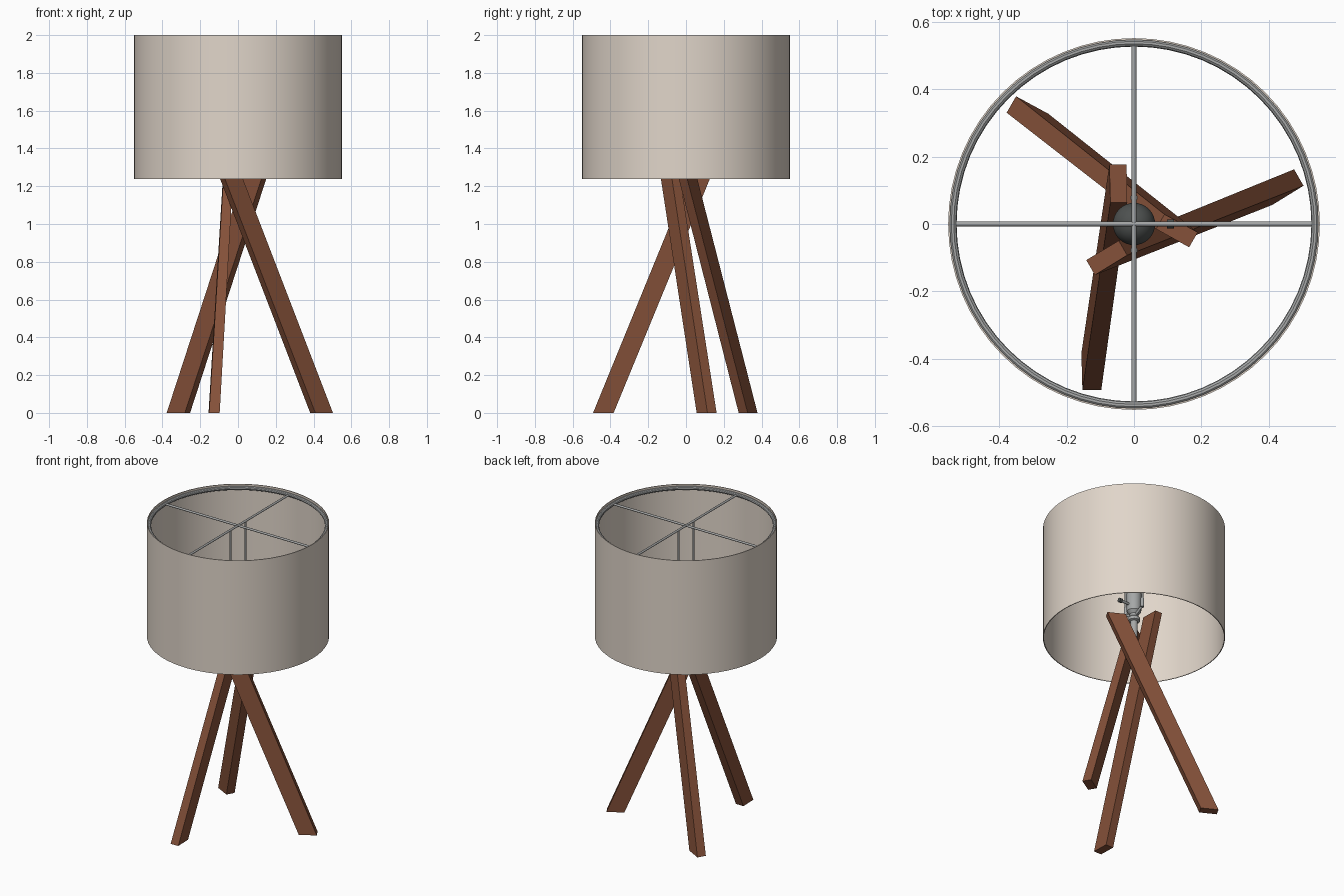
import bpy, bmesh, math
from mathutils import Vector, Matrix

if "Cube" in bpy.data.objects:
    bpy.data.objects.remove(bpy.data.objects["Cube"])


def material(name, rgb):
    m = bpy.data.materials.new(name)
    m.diffuse_color = (*rgb, 1)
    m.use_nodes = True
    m.node_tree.nodes["Principled BSDF"].inputs["Base Color"].default_value = m.diffuse_color
    return m


FABRIC = material("cream_fabric", (0.75, 0.67, 0.59))
WOOD = material("brown_wood", (0.235, 0.082, 0.041))
METAL = material("grey_metal", (0.38, 0.39, 0.39))
DARK = material("dark_grey", (0.075, 0.082, 0.08))


def finish(name, bm, mat, smooth=True):
    bmesh.ops.recalc_face_normals(bm, faces=bm.faces)
    me = bpy.data.meshes.new(name)
    bm.to_mesh(me)
    bm.free()
    ob = bpy.data.objects.new(name, me)
    bpy.context.collection.objects.link(ob)
    me.materials.append(mat)
    if smooth:
        bpy.ops.object.select_all(action='DESELECT')
        ob.select_set(True)
        bpy.context.view_layer.objects.active = ob
        bpy.ops.object.shade_smooth_by_angle(angle=math.radians(35))
    return ob


def lathe(name, profile, mat, steps=32, closed=False):
    """Spin (radius, z) points around the z axis."""
    bm = bmesh.new()
    vs = [bm.verts.new((r, 0, z)) for r, z in profile]
    es = [bm.edges.new(p) for p in zip(vs, vs[1:])]
    if closed:
        es.append(bm.edges.new((vs[-1], vs[0])))
    bmesh.ops.spin(bm, geom=vs + es, axis=(0, 0, 1), cent=(0, 0, 0),
                   angle=math.tau, steps=steps)
    bmesh.ops.remove_doubles(bm, verts=bm.verts, dist=1e-5)
    return finish(name, bm, mat)


def rod(name, a, b, r, mat, seg=12):
    a, b = Vector(a), Vector(b)
    bm = bmesh.new()
    rot = (b - a).to_track_quat('Z', 'Y').to_matrix().to_4x4()
    bmesh.ops.create_cone(bm, cap_ends=True, segments=seg, radius1=r, radius2=r,
                          depth=(b - a).length,
                          matrix=Matrix.Translation((a + b) / 2) @ rot)
    return finish(name, bm, mat)


# Drum shade: thin open shell
lathe("lamp_shade", [(0.551, 1.238), (0.551, 2.0), (0.546, 2.0), (0.546, 1.238)],
      FABRIC, 64, closed=True)

# Wire ring and cross bars holding the shade
Z_RING = 1.978
lathe("shade_ring", [(0.538 + 0.012 * math.cos(t * math.tau / 10),
                      Z_RING + 0.012 * math.sin(t * math.tau / 10)) for t in range(10)],
      METAL, 64, closed=True)
rod("cross_bar_x", (-0.535, 0, Z_RING), (0.535, 0, Z_RING), 0.007, METAL)
rod("cross_bar_y", (0, -0.535, Z_RING), (0, 0.535, Z_RING), 0.007, METAL)

# Harp: two uprights with ferrules and a saddle under the socket
for side, s in (("front", -1), ("back", 1)):
    rod(f"harp_{side}", (0, s * 0.078, 1.43), (0, s * 0.078, Z_RING), 0.006, METAL)
    rod(f"harp_ferrule_{side}", (0, s * 0.078, 1.42), (0, s * 0.078, 1.48), 0.011, METAL)
    rod(f"harp_saddle_{side}", (0, 0, 1.385), (0, s * 0.078, 1.43), 0.008, METAL)

# Stem, collar and socket in one turned profile
lathe("socket", [(0, 1.24), (0.022, 1.24), (0.022, 1.35), (0.036, 1.355), (0.036, 1.375),
                 (0.026, 1.385), (0.026, 1.40), (0.044, 1.42), (0.046, 1.54),
                 (0.04, 1.555), (0, 1.555)], METAL)
rod("switch_stem", (0.04, 0, 1.46), (0.105, 0, 1.46), 0.008, METAL)
rod("switch_knob", (0.098, 0, 1.46), (0.118, 0, 1.46), 0.014, DARK)

# Bulb: neck running into a round globe
R, ZC = 0.063, 1.65
globe = [(R * math.cos(a), ZC + R * math.sin(a))
         for a in (math.radians(-50 + 14 * i) for i in range(10))]
lathe("light_bulb", [(0, 1.55), (0.032, 1.55), (0.034, 1.58)] + globe + [(0, ZC + R)], DARK)

# Three slanted legs, one leg turned by thirds
BOTTOM = [(-0.153, -0.492), (-0.097, -0.492), (-0.101, -0.383), (-0.156, -0.383)]
TOP = [(-0.070, 0.064), (-0.020, 0.064), (-0.022, 0.176), (-0.073, 0.176)]
for i in range(3):
    bm = bmesh.new()
    lo = [bm.verts.new((x, y, 0)) for x, y in BOTTOM]
    hi = [bm.verts.new((x, y, 1.36)) for x, y in TOP]
    bm.faces.new(lo)
    bm.faces.new(hi)
    for k in range(4):
        n = (k + 1) % 4
        bm.faces.new((lo[k], lo[n], hi[n], hi[k]))
    bm.transform(Matrix.Rotation(i * math.tau / 3, 4, 'Z'))
    finish(f"leg_{i + 1}", bm, WOOD, smooth=False)
